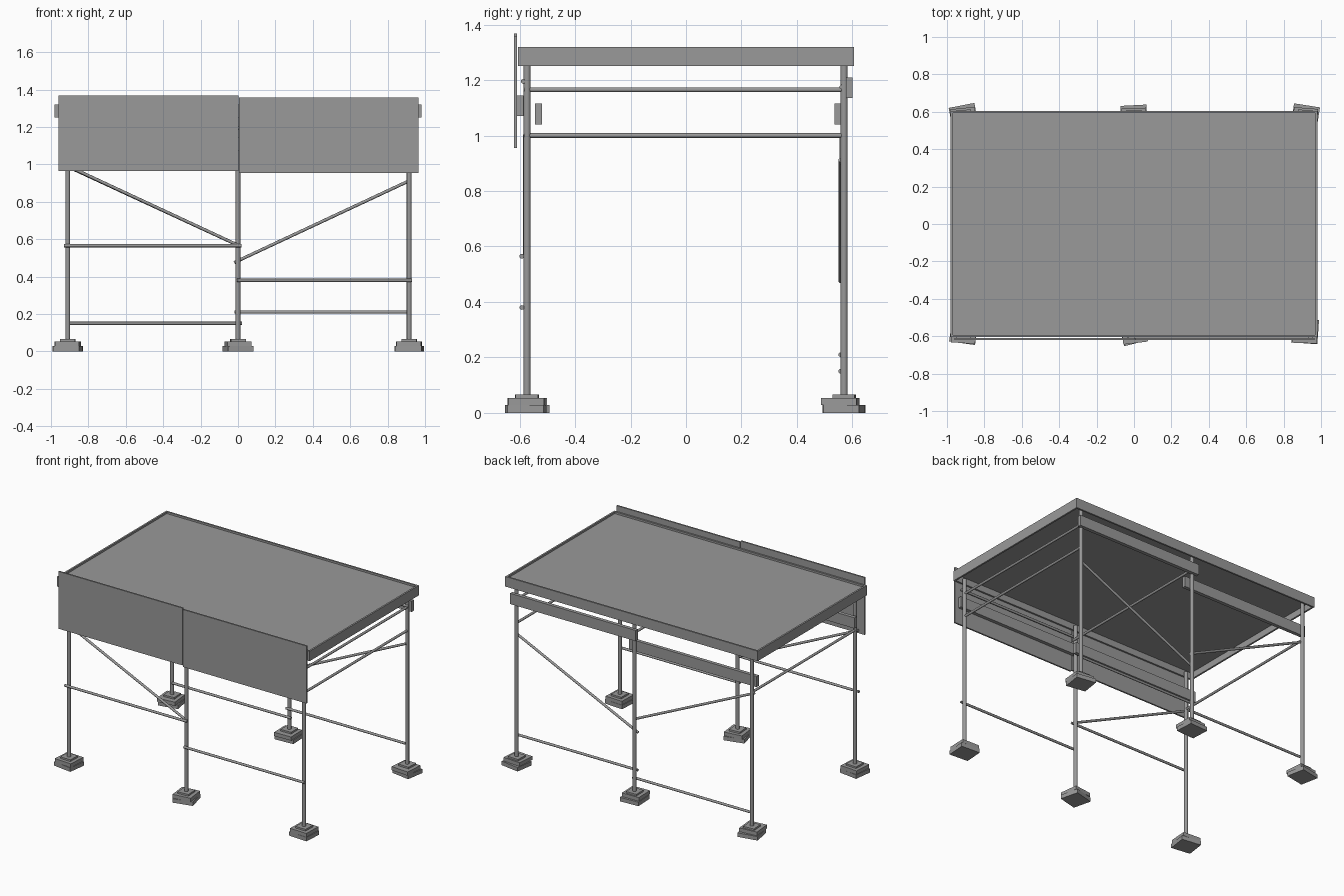
import bpy, bmesh
from math import radians
from mathutils import Vector, Matrix

if "Cube" in bpy.data.objects:
    bpy.data.objects.remove(bpy.data.objects["Cube"])

POST_X = (-0.91, 0.0, 0.915)
FRONT_Y, BACK_Y = -0.573, 0.57

grey = bpy.data.materials.new("dark_grey")
grey.diffuse_color = (0.32, 0.32, 0.32, 1)
grey.use_nodes = True
grey.node_tree.nodes["Principled BSDF"].inputs["Base Color"].default_value = grey.diffuse_color


def finish(bm, name):
    mesh = bpy.data.meshes.new(name)
    bm.to_mesh(mesh)
    bm.free()
    mesh.materials.append(grey)
    ob = bpy.data.objects.new(name, mesh)
    bpy.context.collection.objects.link(ob)
    return ob


def box(name, x, y, z, turn=0):
    """Box from (min, max) ranges, turned about its own vertical axis."""
    bm = bmesh.new()
    bmesh.ops.create_cube(bm, size=1)
    size = [r[1] - r[0] for r in (x, y, z)]
    mid = [(r[0] + r[1]) / 2 for r in (x, y, z)]
    bm.transform(Matrix.Translation(mid) @ Matrix.Rotation(radians(turn), 4, 'Z')
                 @ Matrix.Diagonal((*size, 1)))
    return finish(bm, name)


def rod(name, a, b, radius=0.0085, sides=12):
    """Round tube between two points."""
    a, b = Vector(a), Vector(b)
    d = b - a
    bm = bmesh.new()
    bmesh.ops.create_cone(bm, cap_ends=True, segments=sides, radius1=radius,
                          radius2=radius, depth=d.length)
    bm.transform(Matrix.Translation((a + b) / 2)
                 @ d.to_track_quat('Z', 'Y').to_matrix().to_4x4())
    for f in bm.faces:
        f.smooth = len(f.verts) == 4
    for e in bm.edges:
        e.smooth = all(len(f.verts) == 4 for f in e.link_faces)
    return finish(bm, name)


def slab(name, cx, cy, w, d, z0, z1, turn):
    box(name, (cx - w / 2, cx + w / 2), (cy - d / 2, cy + d / 2), (z0, z1), turn)


# Posts on stacked, loosely turned timber feet
turns = {('front', 0): -8, ('front', 1): 14, ('front', 2): -4,
         ('back', 0): 11, ('back', 1): 3, ('back', 2): -9}
for side, y in (('front', FRONT_Y), ('back', BACK_Y)):
    for i, x in enumerate(POST_X):
        t = turns[side, i]
        shift = -0.014 if side == 'back' else 0
        rod(f"{side}_post_{i}", (x, y, 0.06), (x, y, 1.27), 0.0128, 16)
        slab(f"{side}_foot_lower_{i}", x, y, 0.14, 0.13, 0, 0.028, t)
        slab(f"{side}_foot_upper_{i}", x, y + shift, 0.13, 0.128, 0.028, 0.054, t * 0.5)
        slab(f"{side}_base_plate_{i}", x, y, 0.08, 0.08, 0.054, 0.066, t * 0.3)

# Roof: sheet set inside a thin rim
box("roof_sheet", (-0.97, 0.97), (-0.595, 0.595), (1.295, 1.307))
for s in (-1, 1):
    box("roof_rim_long", (-0.98, 0.98), sorted((s * 0.593, s * 0.605)), (1.25, 1.32))
    box("roof_rim_short", sorted((s * 0.968, s * 0.98)), (-0.593, 0.593), (1.25, 1.32))

# Front panels
box("front_panel_left", (-0.96, 0.002), (-0.62, -0.609), (0.965, 1.367))
box("front_panel_right", (0.006, 0.965), (-0.62, -0.609), (0.955, 1.358))

# Timber boards along the long sides
box("front_board_outer", (-0.03, 0.935), (-0.609, -0.585), (1.07, 1.145))
box("front_board_inner", (-0.945, 0.04), (-0.545, -0.52), (1.04, 1.115))
box("back_board_outer", (-0.03, 0.945), (0.576, 0.601), (1.135, 1.21))
box("back_board_inner", (-0.94, 0.05), (0.535, 0.56), (1.04, 1.115))

# Rails and braces in the front and back planes: y, (x, z), (x, z)
rails = [("front", -0.592, (-0.93, 0.565), (0.018, 0.565)),
         ("front", -0.592, (-0.005, 0.38), (0.93, 0.38)),
         ("front", -0.58, (-0.93, 1.0), (0.012, 0.562)),
         ("front", -0.587, (-0.01, 1.195), (0.93, 1.195)),
         ("back", 0.558, (-0.9, 0.15), (0.022, 0.15)),
         ("back", 0.558, (-0.018, 0.21), (0.91, 0.21)),
         ("back", 0.558, (-0.02, 0.475), (0.915, 0.912)),
         ("back", 0.562, (-0.925, 0.995), (0.012, 0.562)),
         ("back", 0.562, (-0.01, 1.175), (0.93, 1.175))]
for side, y, (x0, z0), (x1, z1) in rails:
    rod(f"{side}_rail", (x0, y, z0), (x1, y, z1))

# Cross rails between front and back posts
for x, heights in ((-0.91, (1.0,)), (0.012, (1.165,)), (0.915, (1.0, 1.165))):
    for z in heights:
        rod("cross_rail", (x, -0.585, z), (x, 0.575, z))
